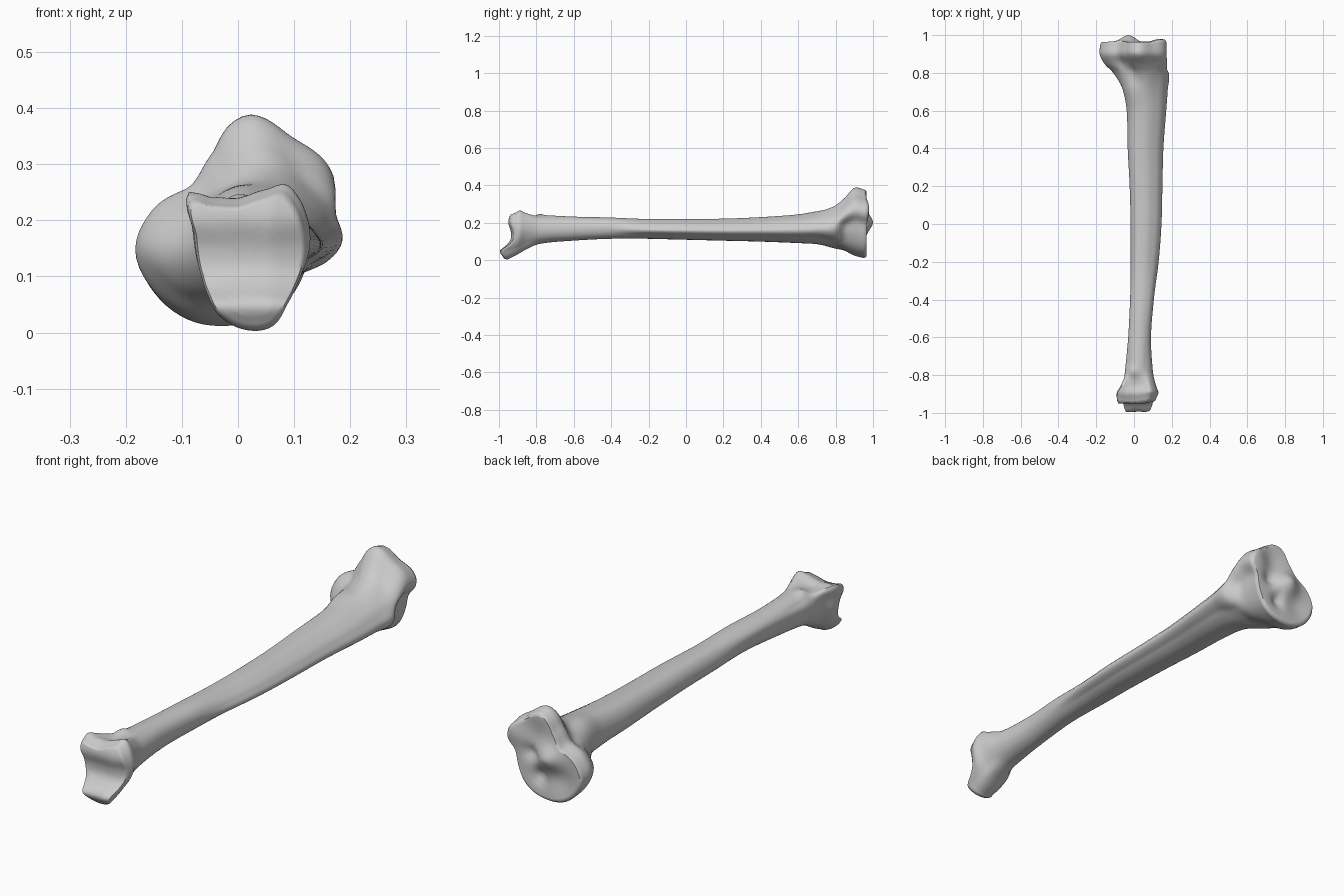
import bpy
import math
from math import exp, pi, tau

SIDES = 80
RINGS = 110

if "Cube" in bpy.data.objects:
    bpy.data.objects.remove(bpy.data.objects["Cube"], do_unlink=True)

# Cross-section outlines (x, z); each is refitted to the box of its station
head = [(.03, .385), (.1, .345), (.165, .295), (.178, .25), (.145, .2), (.13, .13),
        (.08, .045), (-.02, .01), (-.09, .02), (-.155, .07), (-.185, .14),
        (-.155, .21), (-.085, .255), (-.045, .315), (-.01, .37)]
neck = [(.05, .29), (.12, .26), (.165, .22), (.185, .17), (.165, .13), (.11, .1),
        (.04, .07), (-.03, .06), (-.085, .09), (-.11, .14), (-.08, .2), (-.01, .26)]
crest = [(.05, .245), (.11, .228), (.155, .19), (.17, .155), (.13, .12), (.06, .09),
         (0, .1), (-.03, .14), (-.03, .19), (0, .235)]
oval = [(1, 0), (.8, .65), (.3, .97), (-.4, .95), (-.92, .6), (-1, 0),
        (-.75, -.65), (-.1, -1), (.6, -.8)]
foot = [(.12, .19), (.1, .24), (.08, .26), (.05, .25), (0, .233), (-.05, .235),
        (-.085, .243), (-.078, .18), (-.07, .12), (-.055, .07), (-.03, .025),
        (.03, 0), (.065, .01), (.09, .05), (.113, .1)]

# Stations along the bone: y, outline, x range, z range
stations = [
    (-.94, foot, -.085, .118, .003, .252),
    (-.9, foot, -.088, .125, .025, .265),
    (-.85, foot, -.065, .112, .06, .25),
    (-.78, oval, -.047, .1, .088, .237),
    (-.6, oval, -.03, .09, .105, .23),
    (-.4, oval, -.02, .105, .115, .225),
    (-.2, crest, -.015, .13, .115, .22),
    (0, crest, -.015, .145, .11, .22),
    (.2, crest, -.02, .15, .105, .222),
    (.4, crest, -.03, .155, .1, .23),
    (.6, crest, -.035, .17, .092, .245),
    (.71, crest, -.055, .178, .085, .263),
    (.8, neck, -.11, .184, .063, .293),
    (.85, head, -.158, .174, .05, .335),
    (.9, head, -.182, .172, .025, .386),
    (.955, head, -.178, .172, .012, .378),
]


def hermite(keys, vals, t):
    """Smooth curve through uneven keys."""
    last = len(keys) - 1
    i = max(k for k in range(last) if keys[k] <= t or k == 0)

    def slope(k):
        a, b = max(k - 1, 0), min(k + 1, last)
        return (vals[b] - vals[a]) / (keys[b] - keys[a])

    h = keys[i + 1] - keys[i]
    u = (t - keys[i]) / h
    blend = u * u * (3 - 2 * u)
    return (vals[i] * (1 - blend) + vals[i + 1] * blend
            + h * u * (1 - u) * ((1 - u) * slope(i) - u * slope(i + 1)))


def fitted_radii(outline, x0, x1, z0, z1):
    """Radius in each direction from the centre of the station box."""
    xs, zs = zip(*outline)

    def fit(v, span, lo, hi):
        return ((v - min(span)) / (max(span) - min(span)) - .5) * (hi - lo)

    polar = []
    for x, z in outline:
        px, pz = fit(x, xs, x0, x1), fit(z, zs, z0, z1)
        polar.append((math.atan2(pz, px) % tau, math.hypot(px, pz)))
    polar.sort()
    wrapped = ([(a - tau, r) for a, r in polar[-3:]] + polar
               + [(a + tau, r) for a, r in polar[:3]])
    keys, vals = zip(*wrapped)
    return [hermite(keys, vals, tau * k / SIDES) for k in range(SIDES)]


def bump(x, z, cx, cz, size):
    return exp(-((x - cx) ** 2 + (z - cz) ** 2) / size ** 2)


# Ankle joint: a hollow face with a projecting lower lip
lip_z = [-.02, .02, .05, .08, .11, .15, .2, .24, .28]
lip_y = [-.95, -.98, -.995, -.96, -.938, -.936, -.95, -.94, -.91]


def ankle_face(x, z):
    depth = hermite(lip_z, lip_y, min(max(z, -.01), .27))
    return depth + .25 * max(0, x - .06) + .2 * max(0, -.04 - x) * (z < .1)


# Knee joint: two shallow cups around a central spine
def knee_face(x, z):
    return (.965 + .036 * bump(x, z, -.03, .2, .05) + .016 * bump(x, z, .13, .27, .06)
            - .012 * bump(x, z, .05, .28, .06) - .012 * bump(x, z, -.08, .12, .06)
            - .022 * bump(x, z, .02, .11, .03) - .018 * bump(x, z, .06, .2, .03))


ys = [s[0] for s in stations]
shapes = [fitted_radii(*s[1:]) for s in stations]
columns = list(zip(*shapes))
centre_x = [(s[2] + s[3]) / 2 for s in stations]
centre_z = [(s[4] + s[5]) / 2 for s in stations]
directions = [(math.cos(tau * k / SIDES), math.sin(tau * k / SIDES)) for k in range(SIDES)]
ROUND = .012


def ring(y, scale=1.0):
    cx, cz = hermite(ys, centre_x, y), hermite(ys, centre_z, y)
    result = []
    for (dx, dz), column in zip(directions, columns):
        r = hermite(ys, column, y) * scale
        result.append((cx + dx * r, cz + dz * r))
    return result


def body_ring(y):
    """Ring of the shaft, bent towards the joint face near either end."""
    end = ys[0] if y < 0 else ys[-1]
    w = max(0, (abs(y) - .84) / (abs(end) - .84)) ** 2
    points = []
    for x, z in ring(y):
        target = ankle_face(x, z) + ROUND if y < 0 else knee_face(x, z) - ROUND
        knob = .012 * exp(-((y + .78) / .025) ** 2) * bump(x, z, -.01, .235, .03)
        points.append((x, y + w * (target - end), z + knob))
    return points


def cap_rings(end, face):
    return [[(x, face(x, z), z) for x, z in ring(end, s)]
            for s in (.955, .9, .82, .72, .6, .48, .36, .24, .12, .03)]


# Loft all rings, packing them closer near the two ends
levels = []
for k in range(RINGS):
    t = k / (RINGS - 1)
    eased = .5 - .5 * math.cos(pi * t)
    levels.append(ys[0] + (ys[-1] - ys[0]) * (.3 * t + .7 * eased))
levels[-1] = ys[-1]
rings = (cap_rings(ys[0], ankle_face)[::-1] + [body_ring(y) for y in levels]
         + cap_rings(ys[-1], knee_face))

verts = [p for r in rings for p in r]
faces = []
for i in range(len(rings) - 1):
    for k in range(SIDES):
        a, b = i * SIDES + k, i * SIDES + (k + 1) % SIDES
        faces.append((a, a + SIDES, b + SIDES, b))
last_ring = (len(rings) - 1) * SIDES
faces.append(tuple(range(SIDES)))
faces.append(tuple(last_ring + k for k in reversed(range(SIDES))))

mesh = bpy.data.meshes.new("shin_bone")
mesh.from_pydata(verts, [], faces)
mesh.update()
bone = bpy.data.objects.new("shin_bone", mesh)
bpy.context.collection.objects.link(bone)

# Plain grey bone surface
grey = bpy.data.materials.new("bone grey")
grey.use_nodes = True
colour = (.6, .6, .6, 1)
grey.diffuse_color = colour
grey.node_tree.nodes["Principled BSDF"].inputs["Base Color"].default_value = colour
mesh.materials.append(grey)

bpy.ops.object.select_all(action='DESELECT')
bone.select_set(True)
bpy.context.view_layer.objects.active = bone
bpy.ops.object.shade_smooth_by_angle(angle=math.radians(60))
